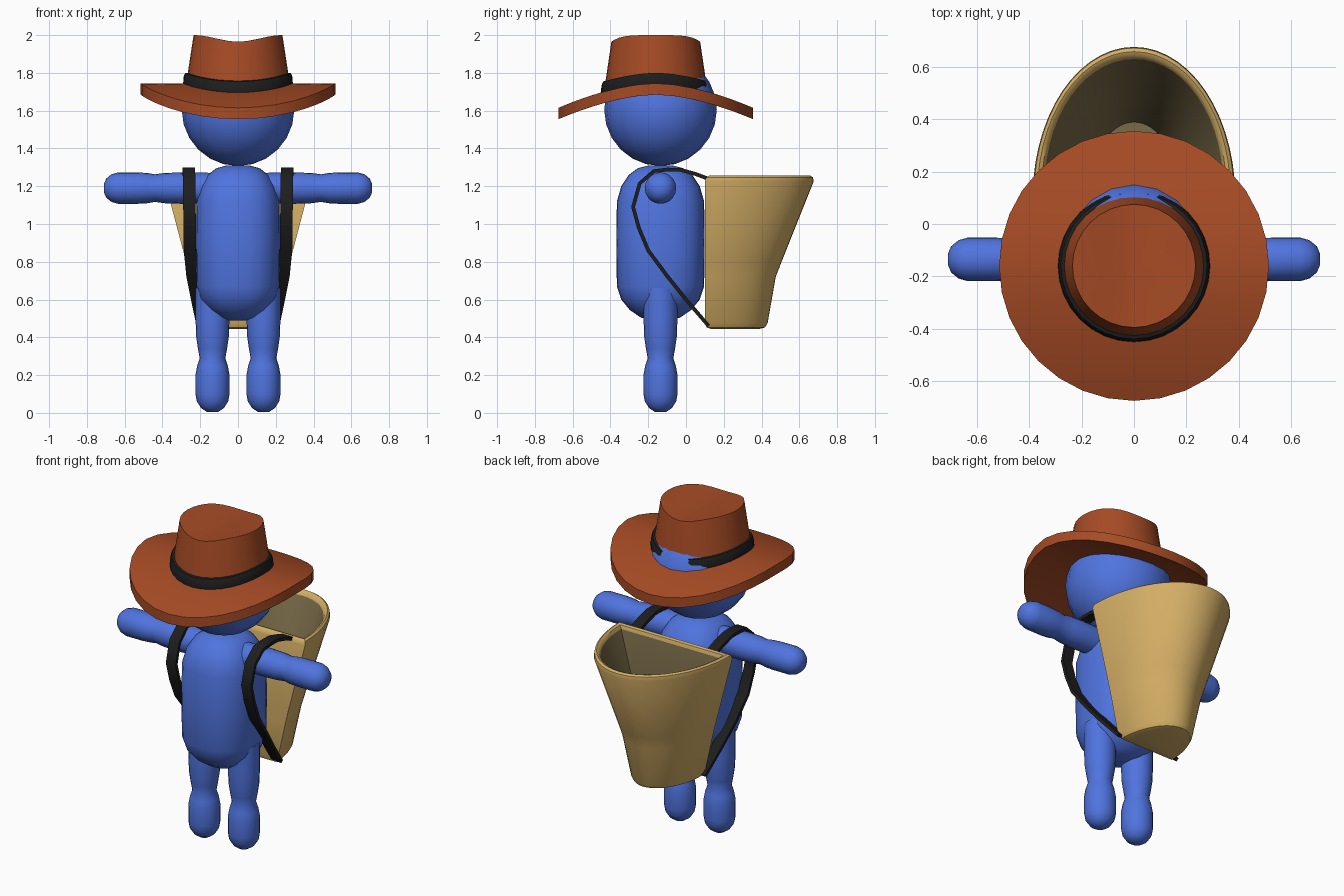
import bpy, bmesh, math
from mathutils import Vector

if "Cube" in bpy.data.objects:
    bpy.data.objects.remove(bpy.data.objects["Cube"])


def material(name, rgb):
    m = bpy.data.materials.new(name)
    m.diffuse_color = (*rgb, 1)
    m.use_nodes = True
    m.node_tree.nodes["Principled BSDF"].inputs["Base Color"].default_value = m.diffuse_color
    return m


BLUE = material("blue", (0.08, 0.175, 0.74))
RUST = material("rust_brown", (0.38, 0.07, 0.018))
BLACK = material("black", (0.013, 0.013, 0.013))
TAN = material("tan", (0.65, 0.42, 0.13))
OLIVE = material("dark_olive", (0.19, 0.145, 0.065))
CY = -0.135          # body centre in y
HY = -0.16           # hat centre in y


def loft(name, rings, mats, angle=40, caps=True, loop=False, step_mats=None):
    """Skin a list of closed point rings; optionally cap the ends or join last to first."""
    bm = bmesh.new()
    rows = [[bm.verts.new(p) for p in r] for r in rings]
    n = len(rows[0])
    pairs = list(zip(rows, rows[1:])) + ([(rows[-1], rows[0])] if loop else [])
    for k, (a, b) in enumerate(pairs):
        for i in range(n):
            j = (i + 1) % n
            f = bm.faces.new((a[i], a[j], b[j], b[i]))
            f.material_index = step_mats[k] if step_mats else 0
    if caps and not loop:
        bm.faces.new(rows[0])
        f = bm.faces.new(rows[-1])
        f.material_index = step_mats[-1] if step_mats else 0
    bmesh.ops.recalc_face_normals(bm, faces=bm.faces)
    me = bpy.data.meshes.new(name)
    bm.to_mesh(me)
    bm.free()
    for m in mats:
        me.materials.append(m)
    me.shade_smooth()
    me.set_sharp_from_angle(angle=math.radians(angle))
    ob = bpy.data.objects.new(name, me)
    bpy.context.collection.objects.link(ob)
    return ob


def oval(rx, ry, n, e=2.0):
    """Superellipse outline; e = 2 is a plain ellipse."""
    pts = []
    for i in range(n):
        t = 2 * math.pi * i / n
        c, s = math.cos(t), math.sin(t)
        pts.append((rx * math.copysign(abs(c) ** (2 / e), c),
                    ry * math.copysign(abs(s) ** (2 / e), s)))
    return pts


# Torso: rounded capsule
torso = [(0.49, 0.05), (0.505, 0.10), (0.545, 0.155), (0.60, 0.198), (0.67, 0.22), (0.90, 0.223),
         (1.12, 0.22), (1.20, 0.198), (1.26, 0.16), (1.295, 0.115), (1.31, 0.06)]
loft("torso", [[(x, CY + y, z) for x, y in oval(r, r * 1.05, 28, 2.4)] for z, r in torso], [BLUE])

# Head
bm = bmesh.new()
bmesh.ops.create_uvsphere(bm, u_segments=20, v_segments=12, radius=0.298)
me = bpy.data.meshes.new("head")
bm.to_mesh(me)
bm.free()
me.materials.append(BLUE)
me.shade_smooth()
head = bpy.data.objects.new("head", me)
head.location = (0, CY, 1.605)
bpy.context.collection.objects.link(head)

# Legs and arms, pinched at the knee and elbow
leg = [(0.005, 0.03), (0.025, 0.06), (0.06, 0.083), (0.10, 0.09), (0.20, 0.09), (0.25, 0.081),
       (0.29, 0.068), (0.34, 0.077), (0.40, 0.086), (0.50, 0.09), (0.66, 0.09)]
arm = [(0.05, 0.08), (0.30, 0.083), (0.39, 0.08), (0.44, 0.073), (0.48, 0.08), (0.53, 0.083),
       (0.635, 0.083), (0.67, 0.073), (0.698, 0.05), (0.71, 0.022)]
for side, s in (("left", 1), ("right", -1)):
    loft(side + "_leg", [[(s * 0.135 + x, CY + y, z) for x, y in oval(r, r, 20)] for z, r in leg], [BLUE])
    loft(side + "_arm", [[(s * px, CY + x, 1.19 + z) for x, z in oval(r, r, 20)] for px, r in arm], [BLUE])


# Hat: brim, band and crown all follow the same front-to-back droop
def droop(y):
    return 1.745 - 0.13 * (abs(y) / 0.515) ** 1.7


def hat_ring(r, dz, n=32):
    return [(x, HY + y, droop(y) + dz) for x, y in oval(r, r, n)]


radii = [0.255, 0.30, 0.36, 0.42, 0.47, 0.515]
loft("hat_brim", [hat_ring(r, 0) for r in radii] + [hat_ring(r, -0.06) for r in reversed(radii)],
     [RUST], loop=True)
loft("hat_band", [hat_ring(0.265, -0.03), hat_ring(0.284, -0.03), hat_ring(0.291, -0.01),
                  hat_ring(0.288, 0.035), hat_ring(0.279, 0.055), hat_ring(0.255, 0.055)],
     [BLACK], loop=True)


def crown_top(r):
    return [(x, HY + y, 1.965 + 0.0175 * (1 - math.cos(math.pi * x / 0.235))) for x, y in oval(r, r, 32)]


loft("hat_crown", [hat_ring(0.275, -0.02), hat_ring(0.265, 0.06)] +
     [crown_top(r) for r in (0.235, 0.18, 0.12, 0.06, 0.015)], [RUST])


# Basket: half-oval tub with a flat side against the back
def tub_ring(z, w, y1, inset=0.0, n=28):
    y0 = 0.10 + inset
    a, b = w - inset, y1 - 0.10 - 2 * inset
    arc = [(a * math.cos(math.pi * i / n), y0 + b * math.sin(math.pi * i / n), z) for i in range(n + 1)]
    flat = [(-a + 2 * a * i / 6, y0, z) for i in range(1, 6)]
    return arc + flat


outer = [(0.445, 0.19, 0.42, 0.03), (0.452, 0.195, 0.428, 0.01), (0.475, 0.20, 0.432, 0),
         (0.72, 0.255, 0.475, 0), (0.80, 0.275, 0.506, 0), (1.225, 0.387, 0.676, 0)]
rim = [(1.247, 0.39, 0.68, 0.008), (1.256, 0.39, 0.68, 0.022), (1.25, 0.39, 0.68, 0.038),
       (1.23, 0.387, 0.676, 0.046)]
inner = [(0.80, 0.275, 0.506, 0.046), (0.72, 0.255, 0.475, 0.046), (0.50, 0.205, 0.435, 0.046)]
tub = outer + rim + inner
loft("basket", [tub_ring(*t) for t in tub], [TAN, OLIVE],
     step_mats=[0] * (len(outer) + len(rim) - 1) + [1] * len(inner))

# Shoulder straps: flat ribbons (x, y, z) from basket rim over the shoulder to basket foot
path = [(0.262, 0.13, 1.235), (0.262, 0.05, 1.265), (0.262, -0.03, 1.287), (0.262, -0.10, 1.288),
        (0.26, -0.17, 1.28), (0.258, -0.245, 1.215), (0.257, -0.28, 1.09), (0.256, -0.25, 0.98),
        (0.254, -0.20, 0.86), (0.24, -0.10, 0.725), (0.215, 0.0, 0.60), (0.185, 0.12, 0.46)]
for side, s in (("left", 1), ("right", -1)):
    rings = []
    for i, p in enumerate(path):
        a, b = Vector(path[max(i - 1, 0)]), Vector(path[min(i + 1, len(path) - 1)])
        t = b - a
        nrm = Vector((0, -t.z, t.y)).normalized() * 0.01
        across = Vector((0.033, 0, 0))
        c = Vector(p)
        quad = [c - across - nrm, c + across - nrm, c + across + nrm, c - across + nrm]
        rings.append([(s * v.x, v.y, v.z) for v in quad])
    loft(side + "_strap", rings, [BLACK], angle=50)
